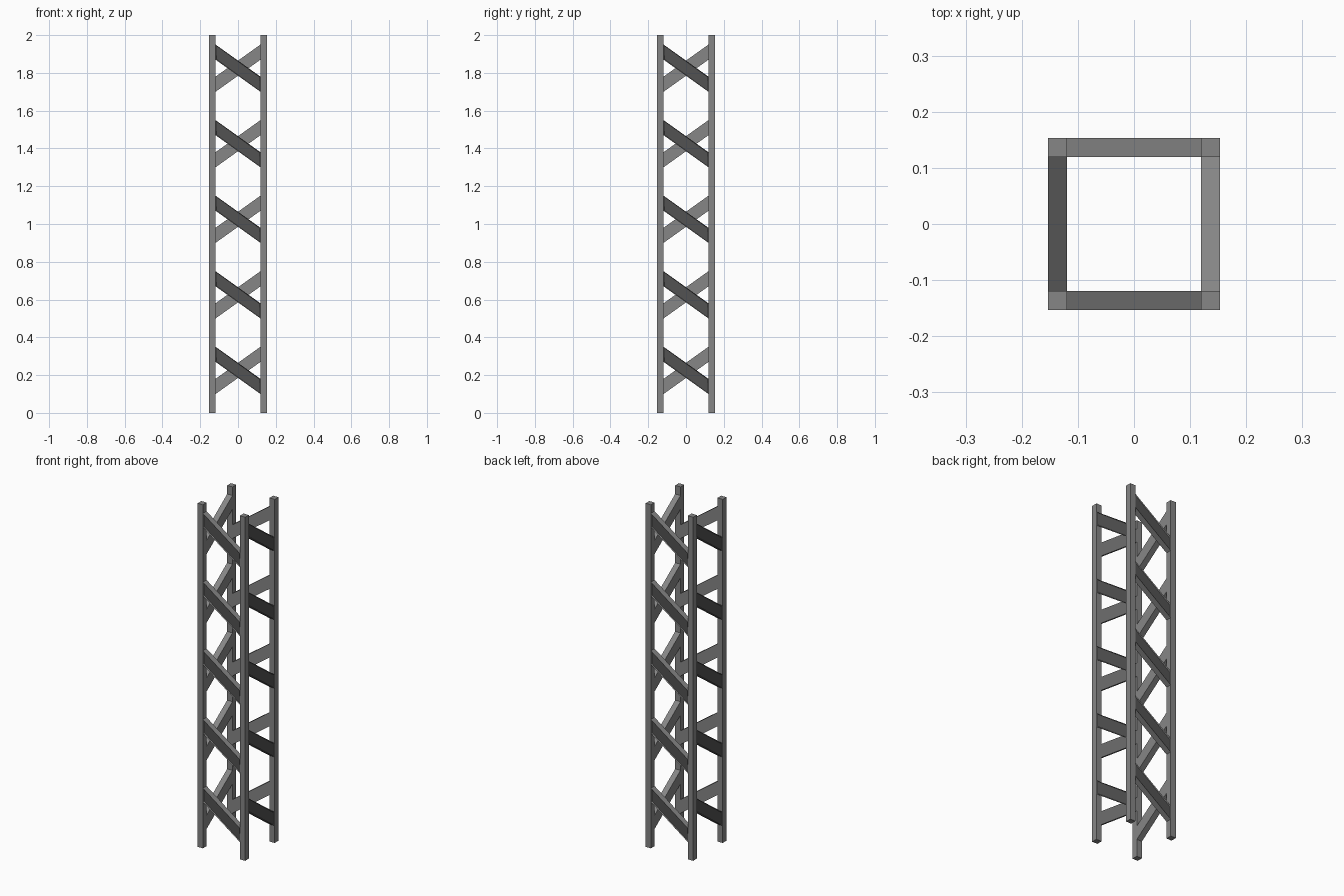
import bpy, bmesh, math
from mathutils import Matrix

cube = bpy.data.objects.get("Cube")
if cube:
    bpy.data.objects.remove(cube, do_unlink=True)

OUTER, INNER, HEIGHT = 0.153, 0.119, 2.0
LEVELS, SPACING, FIRST = 5, 0.4, 0.225


def material(name, value):
    mat = bpy.data.materials.new(name)
    mat.use_nodes = True
    colour = (value, value, value, 1)
    mat.diffuse_color = colour
    mat.node_tree.nodes["Principled BSDF"].inputs["Base Color"].default_value = colour
    return mat


steel = material("grey steel", 0.24)
dark_steel = material("dark steel", 0.085)


def prism(name, outline, depth, web=False):
    """Extrude an x-z outline from the outer front plane towards the back."""
    bm = bmesh.new()
    front = bm.faces.new([bm.verts.new((x, -OUTER, z)) for x, z in outline])
    back = bmesh.ops.extrude_face_region(bm, geom=[front], use_keep_orig=True)
    moved = [v for v in back["geom"] if isinstance(v, bmesh.types.BMVert)]
    bmesh.ops.translate(bm, verts=moved, vec=(0, depth, 0))
    bmesh.ops.recalc_face_normals(bm, faces=bm.faces[:])
    if web:
        # Sunken dark web in the outward face
        outer = min(bm.faces, key=lambda f: f.calc_center_median().y)
        bmesh.ops.inset_region(bm, faces=[outer], thickness=0.005, depth=-0.005)
        outer.material_index = 1
    mesh = bpy.data.meshes.new(name)
    bm.to_mesh(mesh)
    bm.free()
    mesh.materials.append(steel)
    mesh.materials.append(dark_steel)
    return mesh


def place(name, mesh, turn, z=0):
    obj = bpy.data.objects.new(name, mesh)
    obj.matrix_world = Matrix.Translation((0, 0, z)) @ Matrix.Rotation(turn, 4, "Z")
    bpy.context.collection.objects.link(obj)


# Corner post and one diagonal brace, repeated around the tower
width = OUTER - INNER
post = prism("corner_post", [(-OUTER, 0), (-INNER, 0), (-INNER, HEIGHT), (-OUTER, HEIGHT)], width)
rise, half = 0.085, 0.04
brace = prism("diagonal_brace", [(-INNER, rise - half), (INNER, -rise - half),
                                 (INNER, -rise + half), (-INNER, rise + half)], width, web=True)

for i, side in enumerate(("front", "right", "back", "left")):
    turn = i * math.pi / 2
    place(f"{side}_corner_post", post, turn)
    for level in range(LEVELS):
        place(f"{side}_brace_{level + 1}", brace, turn, FIRST + SPACING * level)
